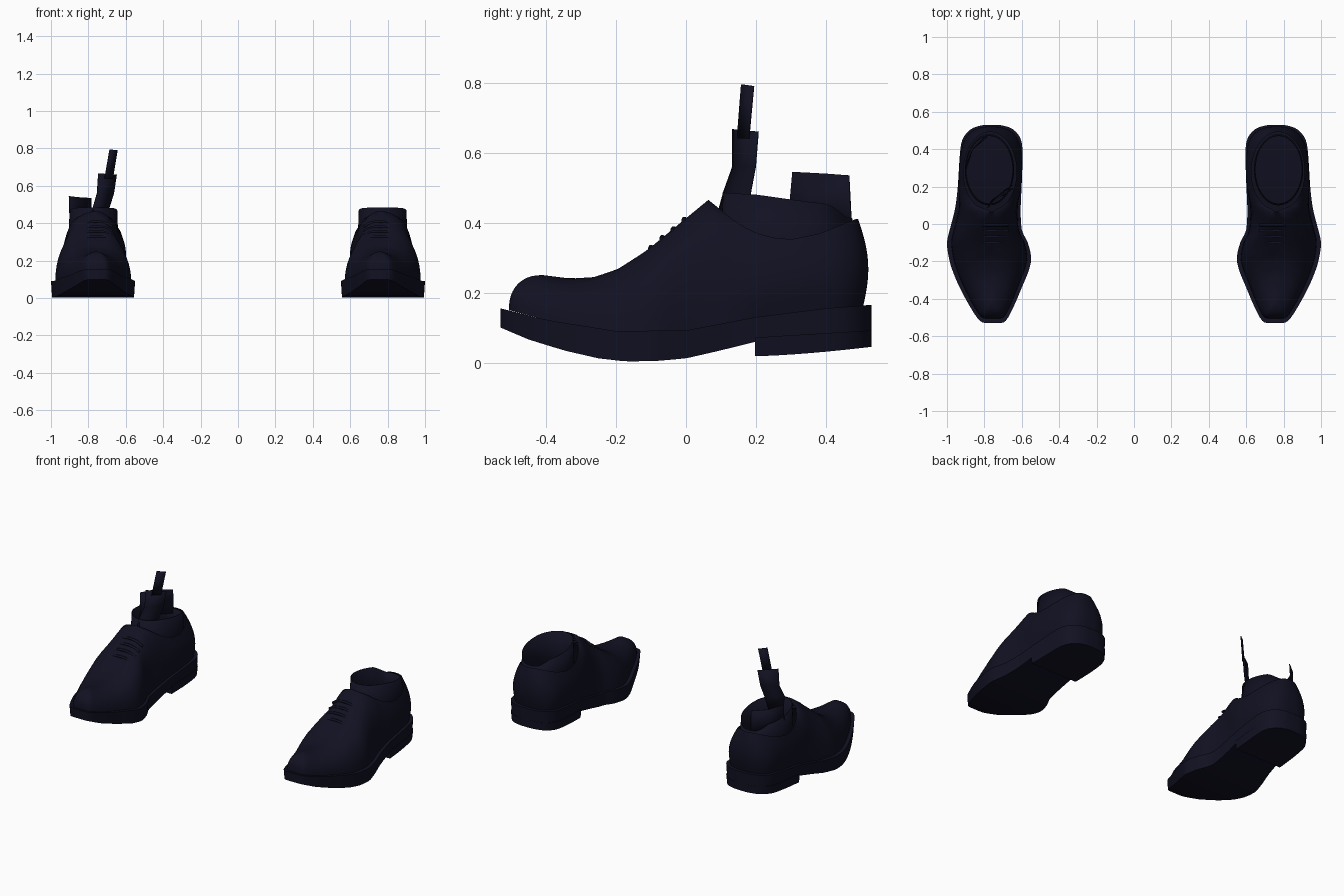
import bpy, bmesh, math
from mathutils import Vector

if "Cube" in bpy.data.objects:
    bpy.data.objects.remove(bpy.data.objects["Cube"])

navy = bpy.data.materials.new("dark navy leather")
navy.diffuse_color = (0.0055, 0.0055, 0.016, 1)
navy.use_nodes = True
navy.node_tree.nodes["Principled BSDF"].inputs["Base Color"].default_value = navy.diffuse_color

CX = -0.765  # centre line of the shoe that is modelled; the other one is mirrored

# footprint rows: y, outer x, inner x
ROWS = [(-.53, -.79, -.715), (-.517, -.825, -.685), (-.45, -.872, -.647), (-.34, -.932, -.60),
        (-.25, -.97, -.563), (-.18, -.99, -.55), (-.10, -1.0, -.568), (-.03, -.985, -.60),
        (.08, -.957, -.606), (.2, -.942, -.601), (.36, -.932, -.596), (.45, -.918, -.604),
        (.505, -.875, -.645), (.526, -.82, -.70), (.53, -.785, -.74)]
WELT = [(-.53, .155), (-.4, .122), (-.2, .09), (0, .092), (.2, .13), (.4, .155), (.53, .165)]
GROUND = [(-.53, .10), (-.45, .066), (-.35, .035), (-.25, .012), (-.17, .003), (-.08, .005), (0, .012),
          (.1, .035), (.2, .06), (.53, .08)]
RIDGE = [(-.41, .25), (-.33, .24), (-.25, .245), (-.18, .27), (-.1, .325), (0, .41), (.065, .465)]
RIM = [(.065, .465), (.15, .395), (.22, .362), (.29, .35), (.38, .368), (.485, .41)]
LINING = [(.08, .487), (.2, .48), (.3, .466), (.41, .452), (.46, .415), (.5, .41)]


def lookup(table, y):
    """Linear interpolation in a table of pairs."""
    for (a, za), (b, zb) in zip(table, table[1:]):
        if y <= b:
            t = max(0, (y - a) / (b - a))
            return za + (zb - za) * t
    return table[-1][1]


def smooth_rows(rows, n=3):
    """Catmull-Rom subdivision of the rows."""
    v = [Vector(r) for r in rows]
    v = [v[0]] + v + [v[-1]]
    out = []
    for i in range(1, len(v) - 2):
        a, b, c, d = v[i - 1:i + 3]
        for k in range(n):
            t = k / n
            out.append(.5 * (2 * b + (c - a) * t + (2 * a - 5 * b + 4 * c - d) * t * t
                             + (3 * b - a - 3 * c + d) * t ** 3))
    return out + [v[-1]]


def make(name, verts, faces, angle=40, thick=0, mirror=True):
    me = bpy.data.meshes.new(name)
    me.from_pydata([tuple(v) for v in verts], [], faces)
    bm = bmesh.new()
    bm.from_mesh(me)
    bmesh.ops.remove_doubles(bm, verts=bm.verts, dist=.0005)
    bmesh.ops.recalc_face_normals(bm, faces=bm.faces)
    bm.to_mesh(me)
    bm.free()
    ob = bpy.data.objects.new(name, me)
    bpy.context.collection.objects.link(ob)
    me.materials.append(navy)
    if thick:
        m = ob.modifiers.new("thickness", 'SOLIDIFY')
        m.thickness = thick
        m.offset = -1
    if mirror:
        m = ob.modifiers.new("pair", 'MIRROR')
        m.use_mirror_merge = False
    bpy.ops.object.select_all(action='DESELECT')
    ob.select_set(True)
    bpy.context.view_layer.objects.active = ob
    bpy.ops.object.shade_smooth_by_angle(angle=math.radians(angle))
    return ob


def slab(name, rows, bottom, top):
    """Closed slab following the footprint between two height functions."""
    verts, faces = [], []
    for y, xo, xi in rows:
        b, t = bottom(y), top(y)
        verts += [(xo + .006, y, b), (xo, y, t), (xi, y, t), (xi - .006, y, b)]
    n = len(rows)
    for i in range(n - 1):
        for k in range(4):
            a, b = 4 * i + k, 4 * i + (k + 1) % 4
            faces.append((a, b, b + 4, a + 4))
    faces += [(0, 1, 2, 3), tuple(4 * n - 4 + k for k in range(4))]
    return make(name, verts, faces)


rows = smooth_rows(ROWS)

# sole and heel block
slab("sole", rows, lambda y: lookup(GROUND, y), lambda y: lookup(WELT, y))
first = Vector((.197, -.942, -.601))
slab("heel_block", [first] + [r for r in rows if r[0] > .21],
     lambda y: .018 + .027 * (max(0, y - .19) / .34) ** 1.5, lambda y: lookup(GROUND, y) + .012)


# upper: each column climbs from the welt to the vamp ridge or the collar rim
def column(y, x, side):
    x0, y0 = CX + (x - CX) * .90, y * .955
    z0 = lookup(WELT, y) - .005
    f = (y0 - .04) / (.506 - .04)
    if f <= 0:
        yr = -.41 + (y0 + .506) / .546 * .475
        top = Vector((CX + .005, yr, lookup(RIDGE, yr)))
    else:
        f = min(f, 1)
        c = 1 - 2 * f
        yr = .28 - .212 * c
        top = Vector((CX - .005 + side * .143 * math.sqrt(max(0, 1 - c * c)), yr, lookup(RIM, yr)))
    w = min(1, max(0, f / .35))
    w = w * w * (3 - 2 * w)
    out = Vector((x0 - CX, (y0 - .28) * (1 if y0 > .28 else 0), 0))
    out = out.normalized() if out.length > 0 else out
    pts, K = [], 12
    for k in range(K + 1):
        t = k / K
        a = t * math.pi / 2
        h, v = 1 - max(0, math.cos(a)) ** .87, math.sin(a) ** .87
        arch = Vector((x0 + (top.x - x0) * h, y0 + (top.y - y0) * h, z0 + (top.z - z0) * v))
        wall = Vector((x0 + (top.x - x0) * t * t, y0 + (top.y - y0) * t * t, z0 + (top.z - z0) * t))
        wall += out * .018 * math.sin(math.pi * t)
        pts.append(arch.lerp(wall, w))
    return pts


cols = [column(y, xo, -1) for y, xo, xi in rows] + [column(y, xi, 1) for y, xo, xi in reversed(rows)]
K, N = len(cols[0]), len(cols)
faces = [(i * K + k, ((i + 1) % N) * K + k, ((i + 1) % N) * K + k + 1, i * K + k + 1)
         for i in range(N) for k in range(K - 1)]
make("upper", [p for c in cols for p in c], faces, 50)

# inner collar with the tongue, standing above the rim
verts, faces, M = [], [], 48
for i in range(M):
    a = 2 * math.pi * i / M
    s, c = math.sin(a), math.cos(a)
    y = .29 - .185 * c
    for k, scale in enumerate((1.02, 1.03, 1.0)):
        z = (.16, .33, lookup(LINING, y))[k]
        verts.append((CX - .008 + .128 * s * scale, .29 - .185 * c * scale, z))
    j = (i + 1) % M
    faces += [(3 * i + k, 3 * j + k, 3 * j + k + 1, 3 * i + k + 1) for k in range(2)]
make("collar_lining", verts, faces, 50, thick=.005)

# laces across the vamp
for side in (1, -1):
    cu = bpy.data.curves.new("laces", 'CURVE')
    cu.dimensions = '3D'
    cu.bevel_depth = .008
    cu.bevel_resolution = 1
    cu.use_fill_caps = True
    for y, z in ((-.1, .329), (-.068, .357), (-.036, .382), (-.005, .409)):
        sp = cu.splines.new('POLY')
        sp.points.add(8)
        for i, p in enumerate(sp.points):
            d = (i - 4) / 4 * .085
            drop = (z - .1) * (1 - (1 - (abs(d) / .175) ** 2.3) ** (1 / 2.3))
            p.co = (side * (CX + .008 + d), y, z - drop, 1)
    cu.materials.append(navy)
    ob = bpy.data.objects.new("laces", cu)
    bpy.context.collection.objects.link(ob)

# loose strip and rear flap, in one shoe only
make("loose_strip",
     [(-.785, .085, .40), (-.70, .165, .40), (-.775, .11, .49), (-.69, .185, .48), (-.755, .135, .56),
      (-.665, .2, .56), (-.748, .135, .667), (-.65, .208, .66),
      (-.712, .145, .64), (-.668, .178, .64), (-.685, .157, .795), (-.643, .192, .79)],
     [(0, 1, 3, 2), (2, 3, 5, 4), (4, 5, 7, 6), (8, 9, 11, 10)], thick=.004, mirror=False)
make("rear_flap",
     [(-.9, .29, .38), (-.865, .40, .38), (-.79, .475, .38),
      (-.905, .305, .545), (-.865, .40, .54), (-.785, .467, .535)],
     [(0, 1, 4, 3), (1, 2, 5, 4)], thick=.004, mirror=False)
